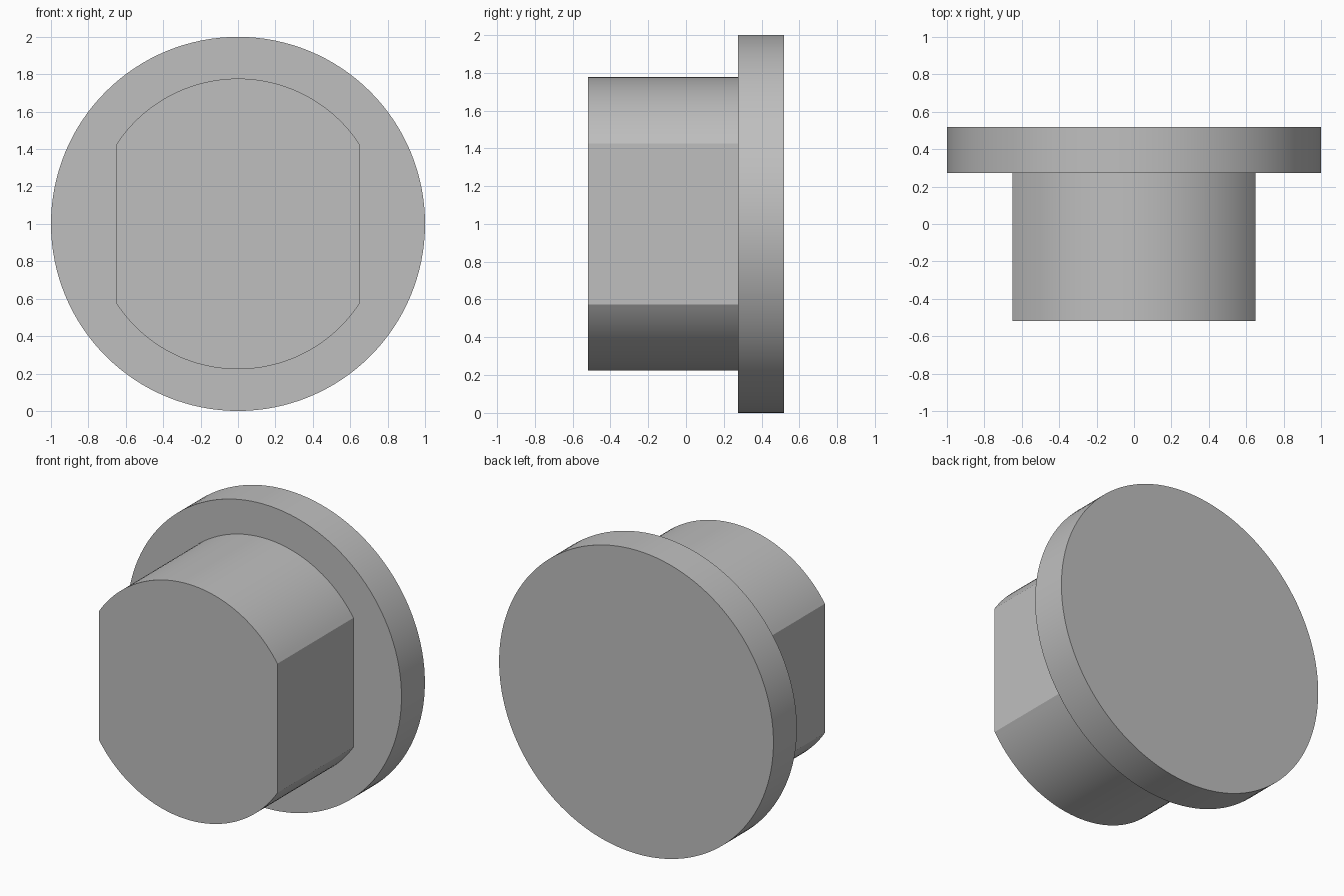
import bpy
import math

# Remove the default cube
cube = bpy.data.objects.get("Cube")
if cube:
    bpy.data.objects.remove(cube, do_unlink=True)

# Single grey finish
GREY = (0.52, 0.52, 0.52, 1.0)
grey = bpy.data.materials.new("plain grey")
grey.use_nodes = True
grey.diffuse_color = GREY
grey.node_tree.nodes["Principled BSDF"].inputs["Base Color"].default_value = GREY

CENTRE_Z = 1.0
FRONT, SHOULDER, BACK = -0.518, 0.274, 0.518
STUD_RADIUS, HALF_WIDTH = 0.777, 0.65


def circle_arc(radius, start, end, steps):
    """Points (x, z) along an arc around the plug axis."""
    angles = [start + (end - start) * i / steps for i in range(steps + 1)]
    return [(radius * math.cos(a), CENTRE_Z + radius * math.sin(a)) for a in angles]


def extrude_profile(name, outline, y0, y1):
    """Closed solid made by sweeping an (x, z) outline along y."""
    n = len(outline)
    verts = [(x, y, z) for y in (y0, y1) for x, z in outline]
    faces = [tuple(range(n)), tuple(reversed(range(n, 2 * n)))]
    faces += [(i, i + n, (i + 1) % n + n, (i + 1) % n) for i in range(n)]
    mesh = bpy.data.meshes.new(name)
    mesh.from_pydata(verts, [], faces)
    mesh.materials.append(grey)
    obj = bpy.data.objects.new(name, mesh)
    bpy.context.collection.objects.link(obj)
    bpy.ops.object.select_all(action="DESELECT")
    obj.select_set(True)
    bpy.context.view_layer.objects.active = obj
    bpy.ops.object.shade_smooth_by_angle(angle=math.radians(20))
    return obj


# Round flange at the back
extrude_profile("flange", circle_arc(1.0, 0, math.tau, 128)[:-1], SHOULDER, BACK)

# Stud with two flat sides, joined to the flange
corner = math.acos(HALF_WIDTH / STUD_RADIUS)
top = circle_arc(STUD_RADIUS, corner, math.pi - corner, 48)
bottom = circle_arc(STUD_RADIUS, math.pi + corner, math.tau - corner, 48)
extrude_profile("stud", top + bottom, FRONT, SHOULDER)
